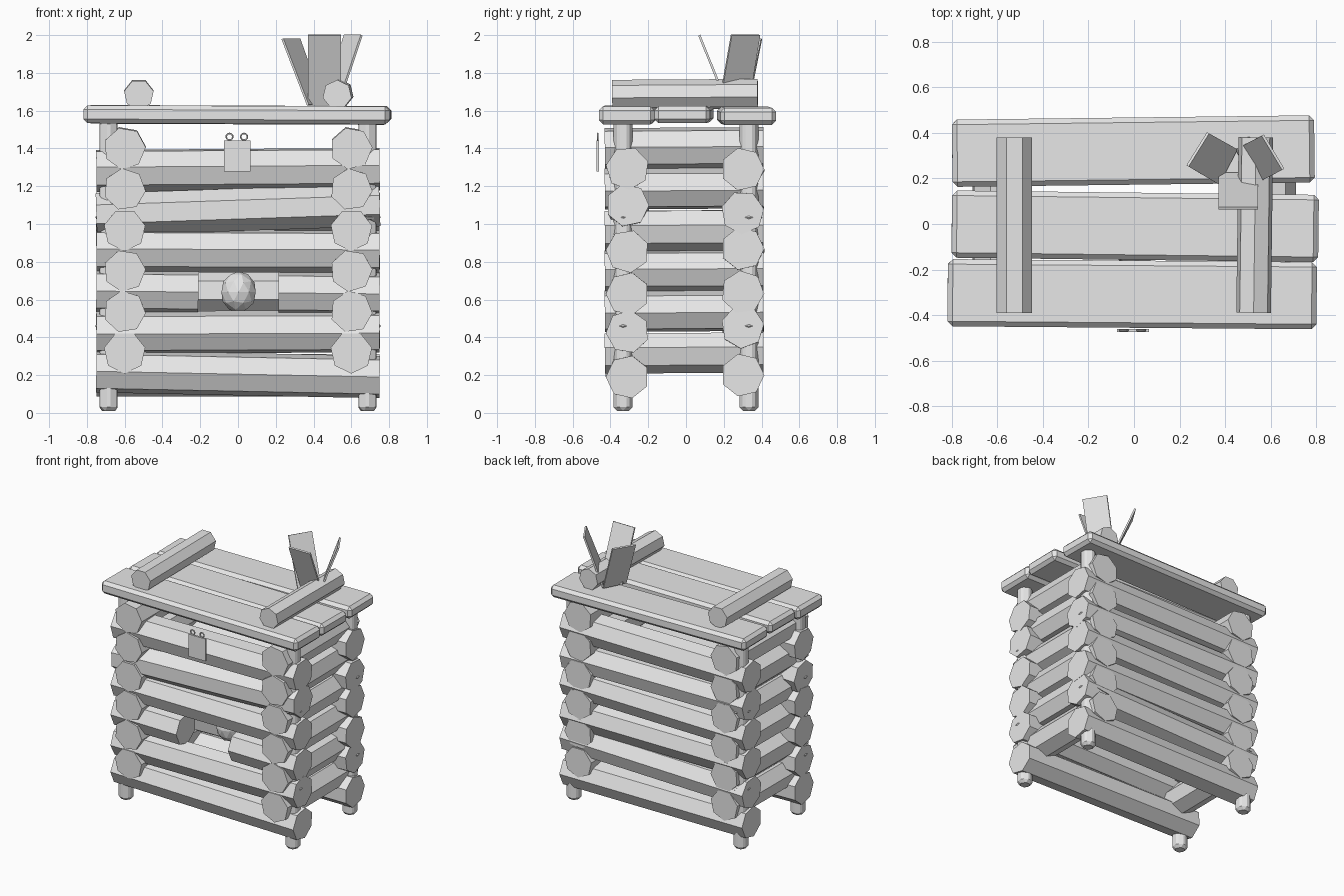
import bpy
import bmesh
from math import cos, sin, tau, radians
from mathutils import Vector

old = bpy.data.objects.get("Cube")
if old:
    bpy.data.objects.remove(old, do_unlink=True)

GREY = (0.8, 0.8, 0.8, 1)
mat = bpy.data.materials.new("plain grey")
mat.use_nodes = True
mat.diffuse_color = GREY
mat.node_tree.nodes["Principled BSDF"].inputs["Base Color"].default_value = GREY


def finish(name, bm, bevel=0):
    bmesh.ops.recalc_face_normals(bm, faces=bm.faces)
    mesh = bpy.data.meshes.new(name)
    bm.to_mesh(mesh)
    bm.free()
    mesh.materials.append(mat)
    obj = bpy.data.objects.new(name, mesh)
    bpy.context.collection.objects.link(obj)
    if bevel:
        mod = obj.modifiers.new("chamfer", "BEVEL")
        mod.width = bevel
        mod.segments = 1
        mod.limit_method = "ANGLE"
    return obj


def prism(name, a, b, radius, sides=7, phase=0, bevel=0):
    """Faceted log from a to b, with one corner at the phase angle."""
    a, b = Vector(a), Vector(b)
    d = (b - a).normalized()
    up = Vector((0, 1, 0)) if abs(d.z) > 0.9 else Vector((0, 0, 1))
    u = up.cross(d).normalized()
    v = d.cross(u)
    bm = bmesh.new()
    rings = []
    for p in (a, b):
        angles = [radians(phase) + tau * i / sides for i in range(sides)]
        rings.append([bm.verts.new(p + radius * (u * cos(t) + v * sin(t))) for t in angles])
    for ring in rings:
        bm.faces.new(ring)
    for i in range(sides):
        j = (i + 1) % sides
        bm.faces.new((rings[0][i], rings[0][j], rings[1][j], rings[1][i]))
    return finish(name, bm, bevel)


def box(name, centre, size, bevel=0, turn=(0, 0, 0)):
    bm = bmesh.new()
    bmesh.ops.create_cube(bm, size=1)
    bmesh.ops.scale(bm, vec=size, verts=bm.verts)
    obj = finish(name, bm, bevel)
    obj.location = centre
    obj.rotation_euler = turn
    return obj


def ring(name, centre, major, minor, turn=(0, 0, 0), steps=12):
    bpy.ops.mesh.primitive_torus_add(location=centre, rotation=turn, major_radius=major,
                                     minor_radius=minor, major_segments=steps, minor_segments=5)
    obj = bpy.context.object
    obj.name = name
    obj.data.materials.append(mat)


# Front wall logs: height at each end and corner angle; the third has a gap
front = [(0.22, 0.19, 180), (0.425, 0.43, 184), (0.645, 0.63, 180),
         (0.86, 0.855, 176), (1.05, 1.1, 205), (1.285, 1.295, 172)]
for n, (zl, zr, phase) in enumerate(front, 1):
    left, right = Vector((-0.75, -0.31, zl)), Vector((0.75, -0.31, zr))
    if n == 3:
        prism("front_log_short_right", left, left.lerp(right, 0.36), 0.115, phase=phase)
        prism("front_log_short_left", left.lerp(right, 0.643), right, 0.115, phase=phase)
    else:
        prism(f"front_log_{n}", left, right, 0.115, phase=phase)

# Back wall logs
back = [(0.2, 0.2, 0), (0.42, 0.455, 8), (0.64, 0.64, -5),
        (0.85, 0.87, 0), (1.07, 1.06, 10), (1.28, 1.29, 0)]
for n, (zl, zr, phase) in enumerate(back, 1):
    prism(f"back_log_{n}", (-0.75, 0.3, zl), (0.75, 0.3, zr), 0.115, phase=phase)

# Side wall logs, lying half a step higher
for side, x in (("right", -0.6), ("left", 0.6)):
    for n in range(6):
        z = 0.32 + 0.216 * n
        prism(f"{side}_log_{n + 1}", (x, -0.43, z), (x, 0.41, z + 0.005), 0.112,
              phase=-90 + (n * 17) % 25)

# Corner posts with thin bands around them
for sx in (-1, 1):
    for sy in (-1, 1):
        place = ("left" if sx > 0 else "right") + ("_back" if sy > 0 else "_front")
        x, y = 0.685 * sx, 0.333 * sy
        prism(f"post_{place}", (x, y, 0.01), (x, y, 1.55), 0.058, sides=6, bevel=0.02)
        for n, z in enumerate((0.46, 1.035)):
            ring(f"band_{place}_{n + 1}", (x, y, z), 0.058, 0.013)

# Roof planks
box("roof_plank_front", (-0.008, -0.308, 1.578), (1.62, 0.295, 0.095), 0.022, (0, 0.004, -0.008))
box("roof_plank_middle", (0.005, -0.01, 1.582), (1.61, 0.295, 0.09), 0.022, (0, 0.004, -0.012))
box("roof_plank_back", (-0.003, 0.32, 1.573), (1.59, 0.295, 0.09), 0.022, (0, 0.004, 0.012))

# Loose logs on the roof
prism("roof_log_right", (-0.525, -0.39, 1.685), (-0.525, 0.38, 1.69), 0.08, phase=13)
prism("roof_log_left", (0.525, -0.39, 1.685), (0.535, 0.38, 1.69), 0.078, phase=90)

# Three thin leaves fanning out of the roof
leaves = [((0.37, 0.22, 1.63), (0.545, 0.22, 1.63), (0.545, 0.07, 2), (0.37, 0.07, 2)),
          ((0.45, 0.33, 1.63), (0.37, 0.175, 1.63), (0.235, 0.255, 1.98), (0.325, 0.4, 1.98)),
          ((0.53, 0.175, 1.63), (0.45, 0.33, 1.63), (0.565, 0.39, 2), (0.655, 0.24, 2))]
for n, corners in enumerate(leaves, 1):
    bm = bmesh.new()
    bm.faces.new([bm.verts.new(c) for c in corners])
    leaf = finish(f"leaf_{n}", bm)
    mod = leaf.modifiers.new("thickness", "SOLIDIFY")
    mod.thickness = 0.012
    mod.offset = 0

# Hanging plate with two rings
box("sign_plate", (-0.005, -0.467, 1.36), (0.14, 0.014, 0.165))
for n, x in enumerate((-0.045, 0.032)):
    ring(f"sign_ring_{n + 1}", (x, -0.467, 1.462), 0.017, 0.005, (radians(90), 0, 0))

# Faceted ball in the front opening
bm = bmesh.new()
bmesh.ops.create_icosphere(bm, subdivisions=2, radius=0.1)
bmesh.ops.scale(bm, vec=(0.95, 0.95, 1.1), verts=bm.verts)
finish("ball", bm).location = (0.003, -0.1, 0.64)
